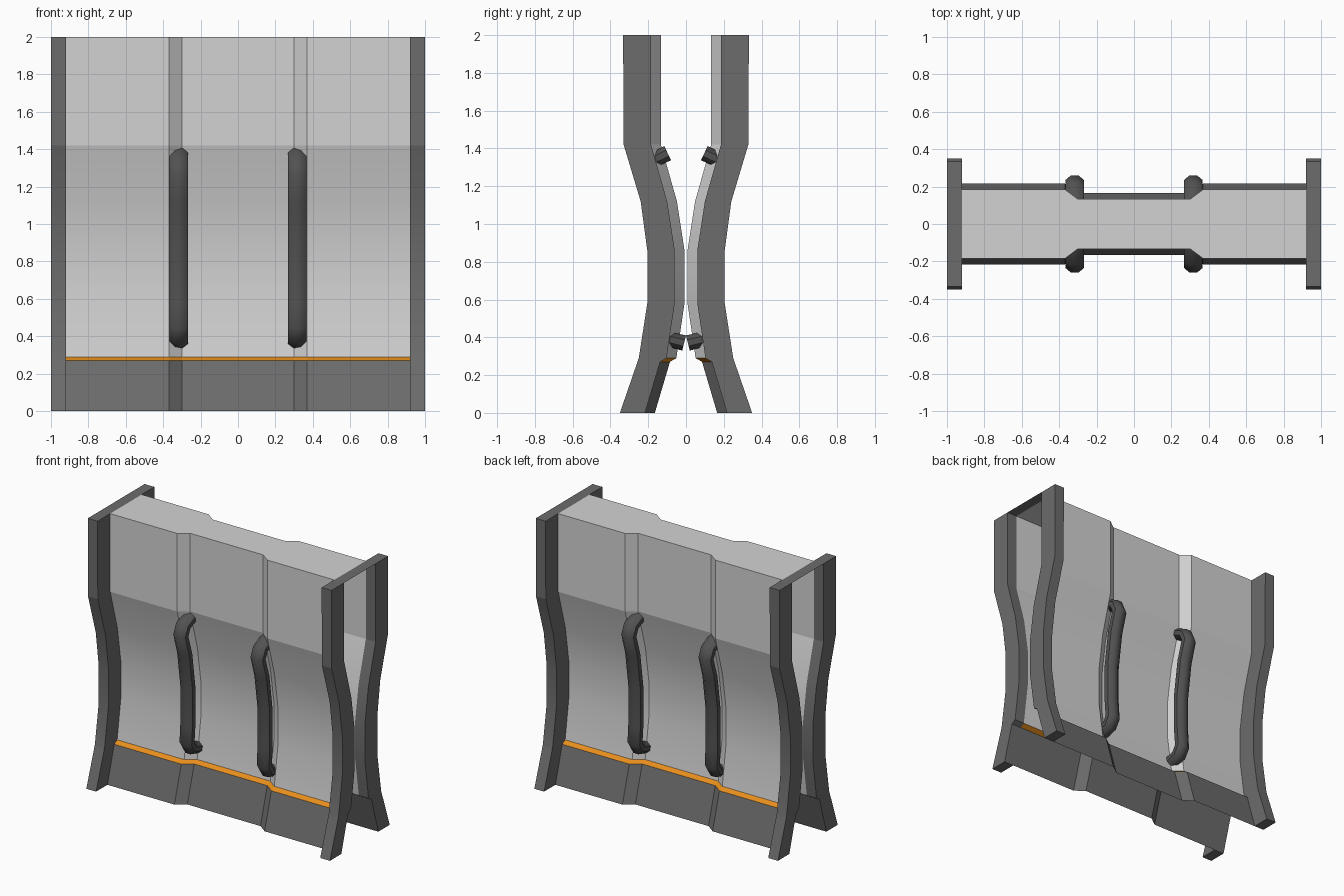
import bpy
import bmesh
from math import radians, cos, sin, tau
from mathutils import Vector

if "Cube" in bpy.data.objects:
    bpy.data.objects.remove(bpy.data.objects["Cube"], do_unlink=True)


def material(name, color):
    m = bpy.data.materials.new(name)
    m.use_nodes = True
    m.diffuse_color = (*color, 1)
    m.node_tree.nodes["Principled BSDF"].inputs["Base Color"].default_value = (*color, 1)
    return m


light_grey = material("light grey", (0.65, 0.65, 0.65))
dark_grey = material("dark grey", (0.15, 0.15, 0.15))
charcoal = material("charcoal", (0.085, 0.085, 0.085))
orange = material("orange", (0.8, 0.27, 0.012))


def finish(name, bm, mat, angle, closed=False):
    """Turn one quadrant into an object mirrored left-right and front-back."""
    if closed:
        bmesh.ops.recalc_face_normals(bm, faces=bm.faces)
    mesh = bpy.data.meshes.new(name)
    bm.to_mesh(mesh)
    bm.free()
    mesh.materials.append(mat)
    mesh.shade_smooth()
    mesh.set_sharp_from_angle(angle=radians(angle))
    ob = bpy.data.objects.new(name, mesh)
    bpy.context.collection.objects.link(ob)
    mirror = ob.modifiers.new("Mirror", "MIRROR")
    mirror.use_axis = (True, True, False)
    return ob


def skin(bm, rows, loop=False):
    """Bridge successive rows of points with quads."""
    rows = [[bm.verts.new(p) for p in row] for row in rows]
    n = len(rows[0])
    for a, b in zip(rows, rows[1:]):
        for j in range(n if loop else n - 1):
            k = (j + 1) % n
            bm.faces.new((a[j], a[k], b[k], b[j]))
    if loop:
        bm.faces.new(rows[0][::-1])
        bm.faces.new(rows[-1])


# Side profile: height, wall depth, outer post depth
profile = [(0, 0.217, 0.35), (0.27, 0.137, 0.257), (0.29, 0.103, 0.25),
           (0.58, 0.06, 0.205), (0.86, 0.06, 0.205), (1.12, 0.1, 0.24),
           (1.42, 0.185, 0.33), (2, 0.185, 0.333)]
# Wall plan: x position and how far the middle is recessed
plan = [(0, 0.052), (0.3, 0.052), (0.37, 0), (0.92, 0)]


# Wall, trim and skirt share the same swept surface
def wall_part(name, rows, mat):
    bm = bmesh.new()
    skin(bm, [[(x, inset - y, z) for x, inset in plan] for z, y, _ in rows])
    finish(name, bm, mat, 12)


wall_part("skirt", profile[:2], dark_grey)
wall_part("trim_strip", profile[1:3], orange)
wall_part("wall_panel", profile[2:], light_grey)

# End posts
bm = bmesh.new()
skin(bm, [[(0.92, -outer, z), (1, -outer, z), (1, -y, z), (0.92, -y, z)]
          for z, y, outer in profile], loop=True)
finish("end_post", bm, dark_grey, 12, closed=True)


# Flat top sheets
def sheet(name, points, mat):
    bm = bmesh.new()
    bm.faces.new([bm.verts.new((x, y, 2)) for x, y in points])
    finish(name, bm, mat, 12)


top_depth = profile[-1][1]
sheet("top_cap", [(x, inset - top_depth) for x, inset in plan] + [(0.92, 0), (0, 0)], light_grey)
sheet("end_top", [(0.92, -0.333), (1, -0.333), (1, 0), (0.92, 0)], dark_grey)

# Handles: eight-sided bars swept along a bent path
path = [Vector((0.317, y, z)) for y, z in
        [(-0.01, 0.37), (-0.11, 0.395), (-0.145, 0.45), (-0.135, 0.58), (-0.135, 0.86),
         (-0.172, 1.12), (-0.218, 1.27), (-0.19, 1.33), (-0.097, 1.375)]]
side = Vector((1, 0, 0))
rings = []
for i, p in enumerate(path):
    before = (p - path[max(i - 1, 0)]).normalized()
    after = (path[min(i + 1, len(path) - 1)] - p).normalized()
    across = (before + after).normalized().cross(side)
    ring = []
    for k in range(8):
        a = tau * (k + 0.5) / 8
        ring.append(p + side * (0.054 * cos(a)) + across * (0.045 * sin(a)))
    rings.append(ring)
bm = bmesh.new()
skin(bm, rings, loop=True)
finish("handle", bm, charcoal, 50, closed=True)
